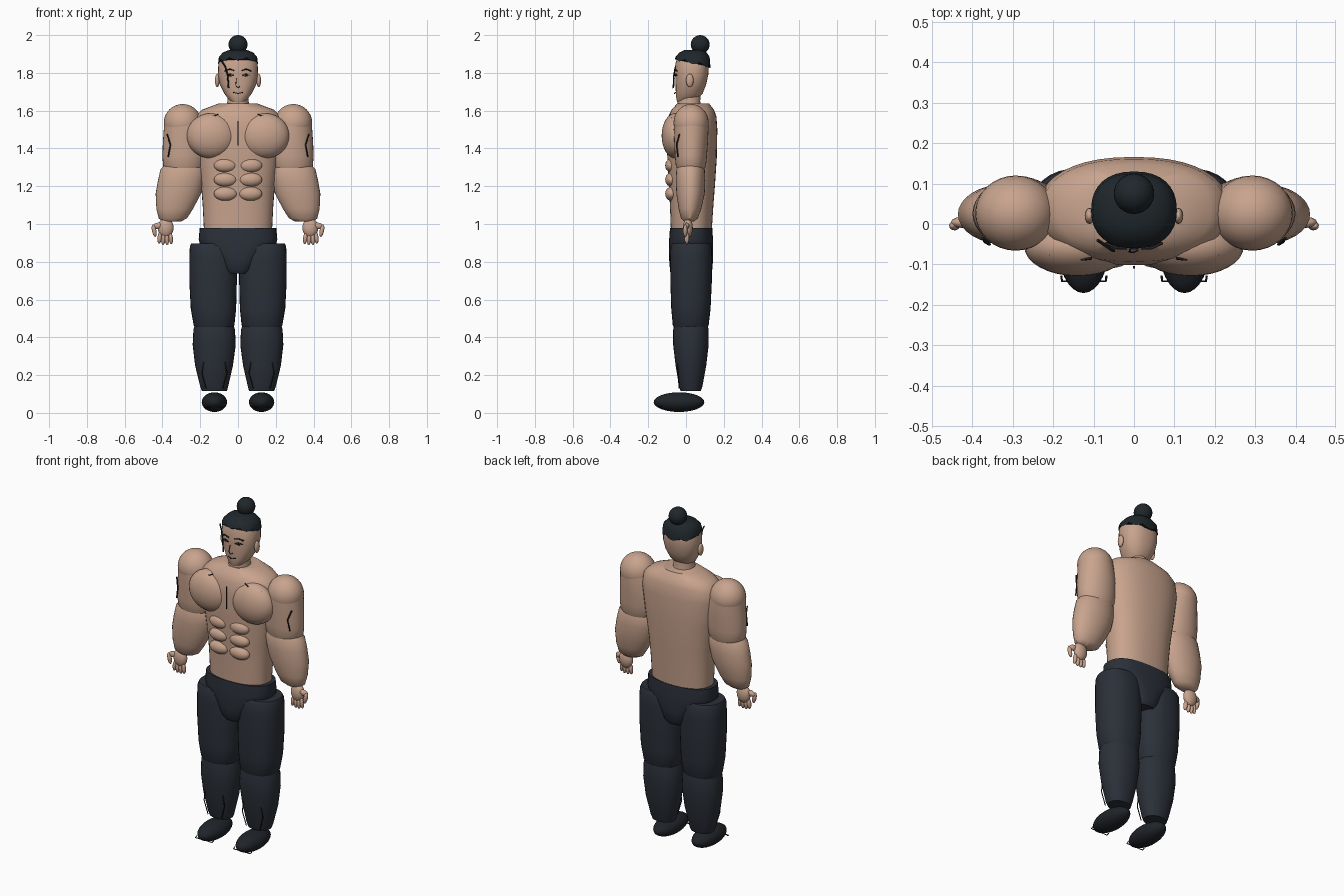
import bpy, bmesh
from math import cos, sin, pi, radians, copysign
from mathutils import Matrix, Euler


def material(name, rgb):
    m = bpy.data.materials.new(name)
    m.diffuse_color = (*rgb, 1)
    return m


SKIN = material("skin", (0.58, 0.37, 0.27))
CLOTH = material("cloth", (0.024, 0.029, 0.04))
SHOE = material("shoe", (0.014, 0.017, 0.022))
HAIR = material("hair", (0.014, 0.02, 0.024))
INK = material("ink", (0.02, 0.017, 0.017))


def finish(bm, name, mat, mirror, angle=40):
    bmesh.ops.recalc_face_normals(bm, faces=bm.faces)
    me = bpy.data.meshes.new(name)
    bm.to_mesh(me)
    bm.free()
    ob = bpy.data.objects.new(name, me)
    bpy.context.collection.objects.link(ob)
    me.materials.append(mat)
    bpy.ops.object.select_all(action='DESELECT')
    ob.select_set(True)
    bpy.context.view_layer.objects.active = ob
    bpy.ops.object.shade_smooth_by_angle(angle=radians(angle))
    if mirror:
        mod = ob.modifiers.new("mirror", 'MIRROR')
        mod.use_mirror_merge = False
    return ob


def loft(name, rings, mat, mirror=False, n=32, power=2.0, hem=None):
    """Rings are (z, centre x, centre y, radius x, radius y); hem shifts the first ring."""
    bm = bmesh.new()
    loops = []
    for k, (z, cx, cy, rx, ry) in enumerate(rings):
        loop = []
        for i in range(n):
            a = 2 * pi * i / n
            c = copysign(abs(cos(a)) ** (2 / power), cos(a))
            s = copysign(abs(sin(a)) ** (2 / power), sin(a))
            dz = hem(i, s) if hem and k == 0 else 0
            loop.append(bm.verts.new((cx + rx * c, cy + ry * s, z + dz)))
        loops.append(loop)
    for a, b in zip(loops, loops[1:]):
        for i in range(n):
            j = (i + 1) % n
            bm.faces.new((a[i], a[j], b[j], b[i]))
    bm.faces.new(loops[0])
    bm.faces.new(loops[-1])
    return finish(bm, name, mat, mirror)


def blob(name, loc, radii, mat, mirror=False, rot=(0, 0, 0), seg=32):
    bm = bmesh.new()
    m = Matrix.LocRotScale(loc, Euler(rot), radii)
    bmesh.ops.create_uvsphere(bm, u_segments=seg, v_segments=seg // 2, radius=1, matrix=m)
    return finish(bm, name, mat, mirror)


def stroke(name, pts, r=0.003, mirror=False):
    cu = bpy.data.curves.new(name, 'CURVE')
    cu.dimensions = '3D'
    cu.bevel_depth = r
    cu.bevel_resolution = 1
    cu.use_fill_caps = True
    for sx in ((1, -1) if mirror else (1,)):
        sp = cu.splines.new('POLY')
        sp.points.add(len(pts) - 1)
        for p, (x, y, z) in zip(sp.points, pts):
            p.co = (sx * x, y, z, 1)
    cu.materials.append(INK)
    ob = bpy.data.objects.new(name, cu)
    bpy.context.collection.objects.link(ob)


# Torso, chest and stomach muscles
loft("torso", [(0.96, 0, .028, .18, .108), (1.1, 0, .03, .187, .115), (1.2, 0, .031, .195, .122),
               (1.35, 0, .032, .217, .131), (1.5, 0, .032, .238, .134), (1.57, 0, .034, .228, .127),
               (1.605, 0, .036, .19, .112), (1.637, 0, .038, .105, .085)], SKIN, n=40, power=2.3)
blob("chest_muscle", (.14, -.055, 1.467), (.132, .074, .12), SKIN, True)
for i, z in enumerate((1.31, 1.235, 1.16)):
    blob(f"stomach_muscle_{i + 1}", (.066, -.078, z), (.062, .032, .037), SKIN, True)

# Neck and head
loft("neck", [(1.6, 0, .02, .066, .066), (1.65, 0, .015, .056, .06), (1.72, 0, .018, .056, .062)], SKIN)
loft("head", [(1.643, 0, -.005, .03, .04), (1.655, 0, .0, .046, .05), (1.69, 0, .017, .072, .071),
              (1.74, 0, .026, .097, .081), (1.79, 0, .031, .106, .087), (1.85, 0, .033, .104, .089),
              (1.885, 0, .034, .09, .078), (1.905, 0, .035, .05, .045)], SKIN, power=2.3)
blob("ear", (.11, .02, 1.76), (.012, .02, .036), SKIN, True, seg=16)

# Hair with jagged hem, and top knot
loft("hair_cap", [(1.852, 0, .035, .106, .095), (1.885, 0, .035, .101, .09), (1.908, 0, .037, .08, .072),
                  (1.922, 0, .04, .045, .045)], HAIR, power=2.3,
     hem=lambda i, s: -.02 * s + (.012 if i % 4 == 2 else -.006 if i % 4 == 0 else 0))
blob("top_knot", (0, .075, 1.95), (.05, .05, .05), HAIR)

# Arms
blob("shoulder", (.293, .027, 1.535), (.1, .093, .1), SKIN, True)
loft("upper_arm", [(1.285, .288, .026, .095, .07), (1.31, .287, .026, .11, .08), (1.36, .285, .026, .115, .085),
                   (1.43, .284, .027, .114, .089), (1.5, .288, .027, .105, .092), (1.55, .293, .027, .097, .09)],
     SKIN, True)
loft("forearm", [(1.012, .35, .016, .045, .025), (1.03, .345, .018, .075, .045), (1.08, .335, .021, .097, .06),
                 (1.16, .316, .024, .12, .075), (1.23, .302, .024, .122, .078), (1.29, .292, .024, .118, .075),
                 (1.32, .288, .024, .095, .062)], SKIN, True)

# Hands
blob("palm", (.383, .01, .98), (.042, .026, .052), SKIN, True, seg=20)
for i, (x, z) in enumerate(((.356, .925), (.376, .92), (.396, .92), (.415, .927))):
    blob(f"finger_{i + 1}", (x, .004, z), (.0115, .013, .032), SKIN, True, (0, radians(-4 * i + 6), 0), 12)
blob("thumb_base", (.424, .004, .99), (.03, .014, .017), SKIN, True, (0, radians(8), 0), 12)
blob("thumb", (.444, -.004, .965), (.012, .012, .034), SKIN, True, (0, radians(12), 0), 12)

# Trousers
loft("trouser_waist", [(.738, 0, .027, .068, .095), (.76, 0, .027, .085, .112), (.82, 0, .027, .125, .117),
                       (.885, 0, .027, .2, .117), (.92, 0, .027, .208, .116), (.978, 0, .027, .203, .112)],
     CLOTH, power=2.5)
loft("thigh", [(.445, .128, .025, .095, .085), (.465, .127, .025, .108, .095), (.55, .13, .026, .12, .104),
               (.7, .132, .027, .126, .11), (.82, .132, .027, .126, .111), (.88, .132, .027, .123, .108),
               (.898, .134, .027, .114, .098)], CLOTH, True, power=2.3)
loft("lower_leg", [(.115, .125, .025, .066, .053), (.14, .126, .025, .074, .062), (.25, .127, .026, .1, .081),
                   (.36, .126, .026, .114, .094), (.44, .126, .026, .11, .094), (.475, .127, .026, .1, .086)],
     CLOTH, True, power=2.2)

# Ankles and shoes
blob("shoe", (.125, -.037, .057), (.067, .134, .052), SHOE, True)

# Face lines
stroke("eyebrow", [(.018, -.06, 1.812), (.045, -.059, 1.82), (.07, -.047, 1.81)], .0035, True)
stroke("eye", [(.022, -.06, 1.787), (.042, -.057, 1.795), (.066, -.047, 1.788), (.044, -.056, 1.782),
               (.022, -.06, 1.787)], .0022, True)
blob("pupil", (.044, -.055, 1.788), (.006, .004, .006), INK, True, seg=8)
stroke("nose_line", [(-.008, -.061, 1.77), (-.012, -.069, 1.735), (0, -.07, 1.72), (.01, -.064, 1.728)], .002)
stroke("mouth_line", [(-.025, -.054, 1.697), (0, -.061, 1.691), (.025, -.054, 1.697)], .0025)
stroke("hair_strand", [(-.09, -.04, 1.868), (-.068, -.055, 1.835), (-.055, -.064, 1.79), (-.05, -.066, 1.72)], .004)

# Body and clothing lines
stroke("collar_line", [(.105, -.085, 1.582), (.125, -.088, 1.572), (.21, -.075, 1.56)], .003, True)
stroke("breastbone_line", [(0, -.106, 1.545), (0, -.108, 1.415)], .003)
stroke("arm_line", [(.375, -.035, 1.475), (.358, -.05, 1.42), (.37, -.043, 1.355)], .004, True)
for side, x, d in (("outer", .182, 1), ("inner", .068, -1)):
    stroke(f"trouser_crease_{side}", [(x, -.045, .27), (x + .01 * d, -.042, .21), (x - .012 * d, -.036, .13)],
           .003, True)
stroke("shoe_line", [(.18, -.128, .035), (.178, -.142, .03), (.07, -.142, .03), (.068, -.128, .035)], .003, True)
